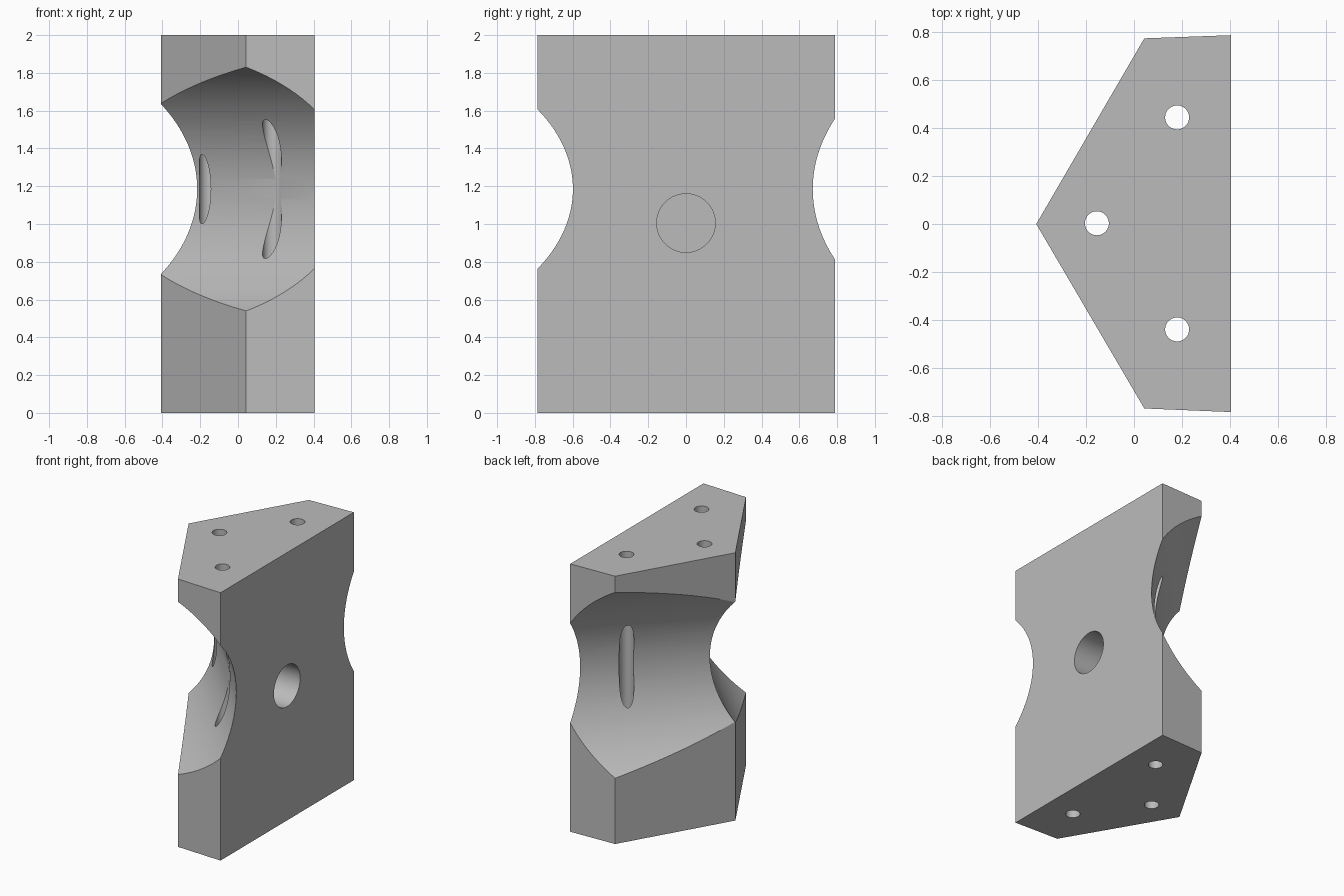
import bpy
import bmesh
import math
from mathutils import Vector

cube = bpy.data.objects.get("Cube")
if cube:
    bpy.data.objects.remove(cube, do_unlink=True)

# Single grey material
grey = bpy.data.materials.new("plain grey")
grey.use_nodes = True
colour = (0.5, 0.5, 0.5, 1.0)
grey.diffuse_color = colour
grey.node_tree.nodes["Principled BSDF"].inputs["Base Color"].default_value = colour

# Block: five-sided plan extruded upward
HEIGHT = 2.0
plan = [(0.405, -0.785), (0.405, 0.788), (0.043, 0.775), (-0.408, 0), (0.043, -0.77)]
bm = bmesh.new()
base = bm.faces.new([bm.verts.new((x, y, 0)) for x, y in plan])
top = bmesh.ops.extrude_face_region(bm, geom=[base])
bmesh.ops.translate(bm, vec=(0, 0, HEIGHT),
                    verts=[v for v in top["geom"] if isinstance(v, bmesh.types.BMVert)])
bmesh.ops.recalc_face_normals(bm, faces=bm.faces)
mesh = bpy.data.meshes.new("grooved_block")
bm.to_mesh(mesh)
bm.free()
mesh.materials.append(grey)
block = bpy.data.objects.new("grooved_block", mesh)
bpy.context.collection.objects.link(block)


def cut_cylinder(name, centre, axis, radius, length, sides):
    """Subtract a cylinder from the block."""
    rotation = Vector(axis).to_track_quat("Z", "Y").to_euler()
    bpy.ops.mesh.primitive_cylinder_add(vertices=sides, radius=radius, depth=length,
                                        location=centre, rotation=rotation)
    cutter = bpy.context.object
    cutter.name = name
    cutter.hide_render = True
    cutter.data.materials.append(grey)
    bpy.context.view_layer.objects.active = block
    cut = block.modifiers.new(name, "BOOLEAN")
    cut.operation = "DIFFERENCE"
    cut.solver = "EXACT"
    cut.object = cutter
    bpy.ops.object.modifier_apply(modifier=cut.name)
    bpy.data.objects.remove(cutter, do_unlink=True)


# Large concave grooves on the two slanted sides
GROOVE_Z = 1.185
for name, normal, distance, radius in (
        ("front_groove", (-0.71, -0.705), 0.874, 0.74),
        ("back_groove", (-0.72, 0.694), 1.064, 0.89)):
    nx, ny = normal
    cut_cylinder(name, (nx * distance, ny * distance, GROOVE_Z), (-ny, nx, 0), radius, 5, 160)

# Vertical through holes
for name, x, y in (("tip_hole", -0.155, 0.003), ("back_hole", 0.18, 0.445),
                   ("front_hole", 0.18, -0.44)):
    cut_cylinder(name, (x, y, HEIGHT / 2), (0, 0, 1), 0.05, 3, 48)

# Blind bore in the flat side
cut_cylinder("side_bore", (0.4, 0, 1.005), (1, 0, 0), 0.155, 0.8, 64)

# Smooth the curved walls, keep the edges crisp
bpy.ops.object.select_all(action="DESELECT")
block.select_set(True)
bpy.context.view_layer.objects.active = block
bpy.ops.object.shade_smooth_by_angle(angle=math.radians(25))
